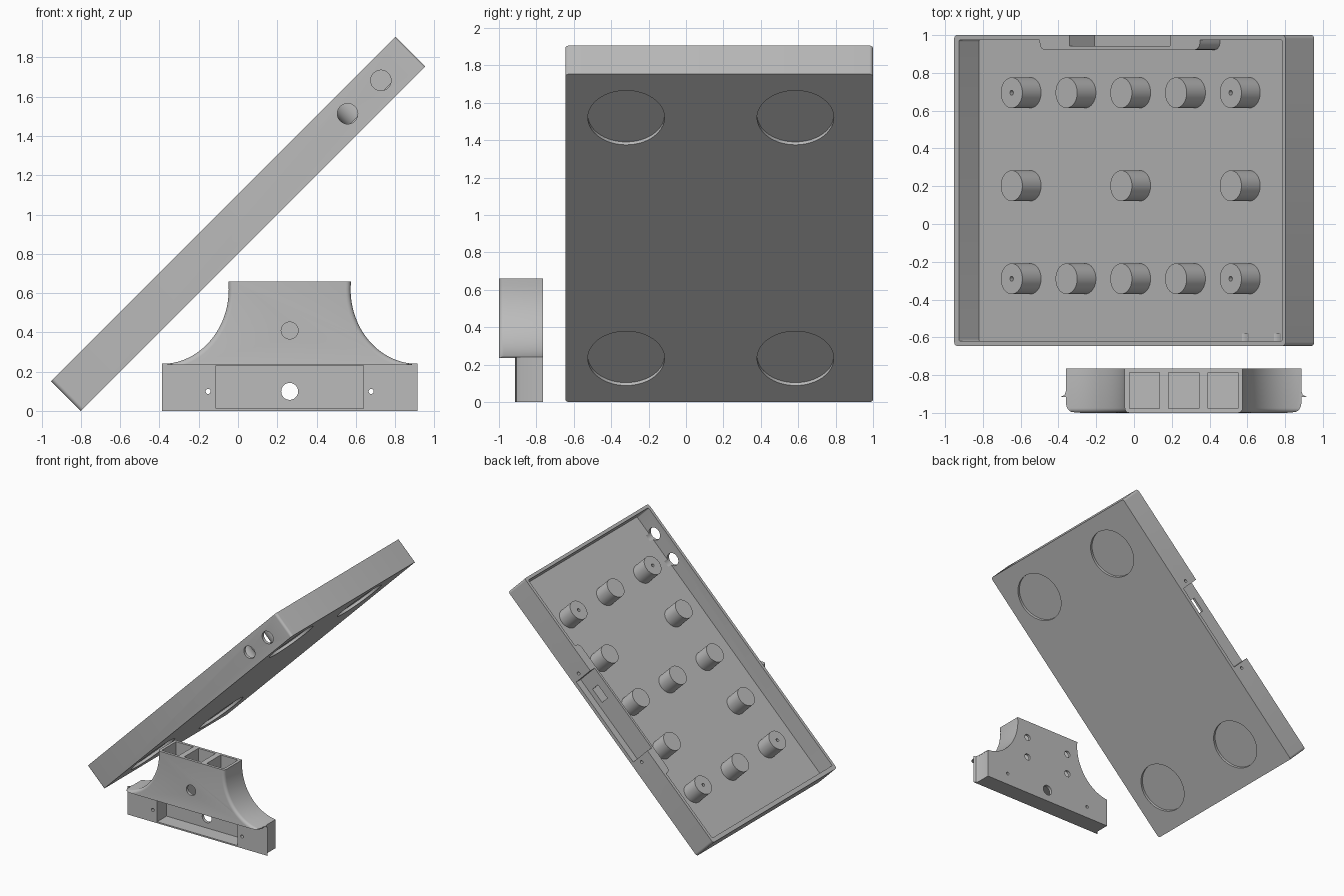
import bpy, bmesh, math
from mathutils import Matrix, Vector

if "Cube" in bpy.data.objects:
    bpy.data.objects.remove(bpy.data.objects["Cube"])

grey = bpy.data.materials.new("plain grey")
grey.use_nodes = True
grey.diffuse_color = (0.5, 0.5, 0.5, 1)
grey.node_tree.nodes["Principled BSDF"].inputs["Base Color"].default_value = (0.5, 0.5, 0.5, 1)


def finish(bm, name):
    bmesh.ops.recalc_face_normals(bm, faces=bm.faces)
    mesh = bpy.data.meshes.new(name)
    bm.to_mesh(mesh)
    bm.free()
    mesh.materials.append(grey)
    obj = bpy.data.objects.new(name, mesh)
    bpy.context.collection.objects.link(obj)
    return obj


def box(name, x, y, z, radius=0, rounded=lambda p: True):
    """Box from (min, max) ranges; upright edges passing the test are rounded."""
    bm = bmesh.new()
    bmesh.ops.create_cube(bm, size=1)
    for v in bm.verts:
        v.co = Vector([r[0] if c < 0 else r[1] for c, r in zip(v.co, (x, y, z))])
    if radius:
        edges = [e for e in bm.edges
                 if abs(e.verts[0].co.z - e.verts[1].co.z) > 1e-4 and rounded(e.verts[0].co)]
        bmesh.ops.bevel(bm, geom=edges, offset=radius, segments=5, profile=0.5, affect='EDGES')
    return finish(bm, name)


def cylinder(name, centre, radius, length, axis='Z', sides=40):
    bm = bmesh.new()
    turn = Matrix.Rotation(math.pi / 2, 4, 'X') if axis == 'Y' else Matrix()
    bmesh.ops.create_cone(bm, cap_ends=True, segments=sides, radius1=radius, radius2=radius,
                          depth=length, matrix=Matrix.Translation(centre) @ turn)
    return finish(bm, name)


def prism(name, points, lift, bevel=0, test=None):
    """Extrude a closed outline and optionally round the edges passing the test."""
    bm = bmesh.new()
    face = bm.faces.new([bm.verts.new(p) for p in points])
    new = bmesh.ops.extrude_face_region(bm, geom=[face])["geom"]
    bmesh.ops.translate(bm, vec=lift, verts=[g for g in new if isinstance(g, bmesh.types.BMVert)])
    bmesh.ops.recalc_face_normals(bm, faces=bm.faces)
    if bevel:
        bmesh.ops.bevel(bm, geom=[e for e in bm.edges if test(e)], offset=bevel,
                        segments=4, profile=0.5, affect='EDGES')
    return finish(bm, name)


def combine(target, operation, *others):
    for other in others:
        bpy.context.view_layer.objects.active = target
        mod = target.modifiers.new("combine", 'BOOLEAN')
        mod.operation, mod.object, mod.solver = operation, other, 'EXACT'
        bpy.ops.object.modifier_apply(modifier=mod.name)
        bpy.data.objects.remove(other)


def smooth(obj):
    bpy.ops.object.select_all(action='DESELECT')
    obj.select_set(True)
    bpy.context.view_layer.objects.active = obj
    bpy.ops.object.shade_smooth_by_angle(angle=math.radians(30))


# Tray, built flat and tilted afterwards
LENGTH, HEIGHT, FLOOR, MID = 2.48, 0.215, 0.065, 1.24
tilt = Matrix.Translation((-0.8, 0, 0)) @ Matrix.Rotation(-math.pi / 4, 4, 'Y')
tray = box("tray", (0, LENGTH), (-0.645, 1), (0, HEIGHT), 0.02)
combine(tray, 'DIFFERENCE',
        box("cavity", (0.035, LENGTH - 0.025), (-0.62, 0.975), (FLOOR, 0.4), 0.01))

# Thick pad inside the back wall, with an outer recess, window and screw holes
combine(tray, 'UNION', box("pad", (MID - 0.6, MID + 0.6), (0.922, 0.99), (0.04, HEIGHT),
                           0.04, lambda p: p.y < 0.95))
combine(tray, 'DIFFERENCE',
        box("recess", (MID - 0.375, MID + 0.375), (0.942, 1.1), (0.03, 0.4)),
        box("window", (1.375, 1.5), (0.88, 0.97), (0.072, 0.142)),
        *[cylinder("screw", (MID + s * 0.415, 1, 0.1), 0.013, 0.13, 'Y', 16) for s in (-1, 1)])

# Foot recesses underneath and the two cable holes in the front wall
combine(tray, 'DIFFERENCE',
        *[cylinder("foot", (u, y, 0), 0.205, 0.044, sides=64)
          for u in (0.33, LENGTH - 0.33) for y in (-0.32, 0.585)],
        *[cylinder("cable", (u, -0.63, 0.11), 0.052, 0.1, 'Y') for u in (2.03, 2.27)])
tray.data.transform(tilt)
smooth(tray)

# Support pegs; the corner ones have pilot holes
for row, y in enumerate((-0.29, 0.2025, 0.695)):
    for column in range(5):
        if row == 1 and column % 2:
            continue
        u = MID + (column - 2) * 0.41
        peg = cylinder("support_peg", (u, y, 0.13), 0.081, 0.15)
        if row != 1 and column in (0, 4):
            combine(peg, 'DIFFERENCE', cylinder("pilot", (u, y, 0.2), 0.013, 0.2, sides=16))
        peg.data.transform(tilt)
        smooth(peg)

# Holder: upper body with concave flanks, trimmed to a rounded footprint
CX = 0.263
arc = [(0.65 - 0.34 * math.cos(t), 0.62 - 0.38 * math.sin(t))
       for t in [math.pi / 2 * i / 20 for i in range(21)]]
right = [(0.312, 0.66)] + arc + [(0.65, 0.1)]
outline = [(CX + x, -1, z) for x, z in right] + [(CX - x, -1, z) for x, z in reversed(right)]


def flank_edge(e):
    a, b = (v.co for v in e.verts)
    return (abs(a.y - b.y) < 1e-5 and a.y < -0.9 and min(a.z, b.z) > 0.2
            and abs(a.x - b.x) < 0.5)


holder = prism("holder", outline, (0, 0.235, 0), 0.025, flank_edge)
combine(holder, 'INTERSECT', box("footprint", (CX - 0.623, CX + 0.623), (-1, -0.765),
                                 (0.235, 0.8), 0.05, lambda p: p.y < -0.9))

# Holder base, with slightly flared front corners
half = [(0.65, -0.915), (0.63, -0.905), (0.622, -0.88), (0.622, -0.765)]
base = [(CX + x, y, 0) for x, y in half] + [(CX - x, y, 0) for x, y in reversed(half)]
combine(holder, 'UNION', prism("base", base, (0, 0, 0.241)))

# Front recess, three open pockets, and all the round holes
combine(holder, 'DIFFERENCE',
        box("recess", (CX - 0.375, CX + 0.375), (-0.95, -0.79), (0.012, 0.232)),
        *[box("pocket", (CX + i * 0.208 - 0.08, CX + i * 0.208 + 0.08), (-0.977, -0.787),
              (0.238, 0.8)) for i in (-1, 0, 1)],
        cylinder("lead", (CX, -0.78, 0.1), 0.043, 0.12, 'Y'),
        cylinder("front_hole", (CX, -1, 0.41), 0.043, 0.1, 'Y'),
        *[cylinder("screw", (CX + s * 0.415, -0.84, 0.1), 0.013, 0.3, 'Y', 16) for s in (-1, 1)],
        *[cylinder("back_hole", (CX + s * 0.208, -0.77, z), 0.028, 0.1, 'Y', 24)
          for s in (-1, 1) for z in (0.33, 0.51)])
smooth(holder)
